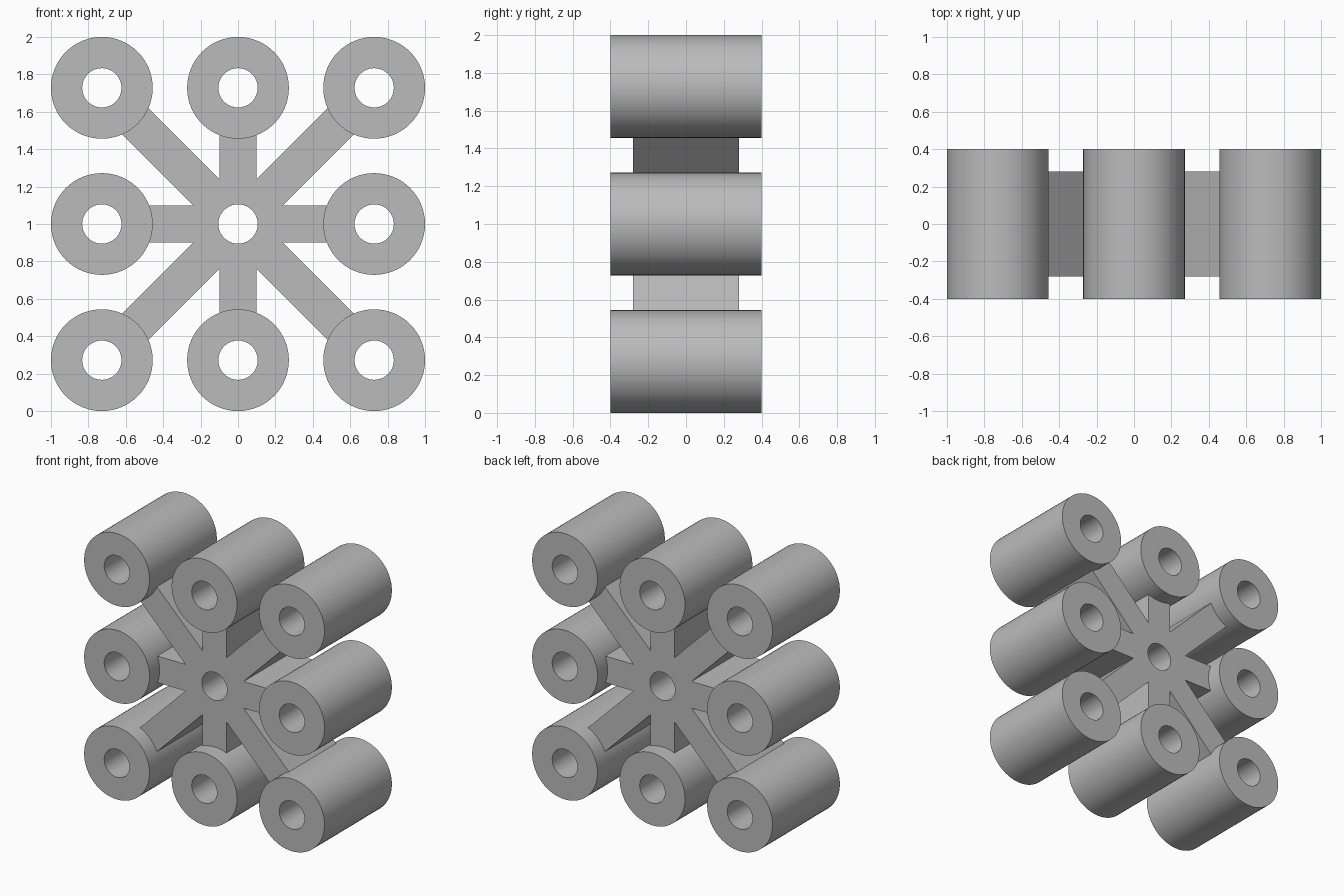
import bpy
import bmesh
from math import sin, cos, pi, radians
from mathutils import Vector

PITCH = 0.728        # spacing between tube axes
TUBE_R = 0.272
BORE_R = 0.105
SPOKE_HALF = 0.1     # half the width of a spoke
OVERLAP = 0.2        # spoke end stops inside the tube wall

if "Cube" in bpy.data.objects:
    bpy.data.objects.remove(bpy.data.objects["Cube"], do_unlink=True)

grey = bpy.data.materials.new("plain grey")
grey.use_nodes = True
grey.diffuse_color = (0.5, 0.5, 0.5, 1)
grey.node_tree.nodes["Principled BSDF"].inputs["Base Color"].default_value = (0.5, 0.5, 0.5, 1)


def circle(radius, count=64):
    return [(radius * cos(2 * pi * i / count), radius * sin(2 * pi * i / count))
            for i in range(count)]


def prism(name, outlines, half_depth, x, z):
    """Fill closed x-z outlines (later ones are holes) and extrude along y."""
    bm = bmesh.new()
    edges = []
    for outline in outlines:
        verts = [bm.verts.new((px, -half_depth, pz)) for px, pz in outline]
        edges += [bm.edges.new((v, verts[i - 1])) for i, v in enumerate(verts)]
    bmesh.ops.triangle_fill(bm, use_beauty=True, edges=edges)
    new = bmesh.ops.extrude_face_region(bm, geom=bm.faces[:], use_keep_orig=True)["geom"]
    moved = [g for g in new if isinstance(g, bmesh.types.BMVert)]
    bmesh.ops.translate(bm, verts=moved, vec=(0, 2 * half_depth, 0))
    bmesh.ops.recalc_face_normals(bm, faces=bm.faces[:])
    mesh = bpy.data.meshes.new(name)
    bm.to_mesh(mesh)
    bm.free()
    mesh.materials.append(grey)
    obj = bpy.data.objects.new(name, mesh)
    obj.location = Vector((x, 0, z))
    bpy.context.collection.objects.link(obj)
    bpy.ops.object.select_all(action="DESELECT")
    obj.select_set(True)
    bpy.context.view_layer.objects.active = obj
    bpy.ops.object.shade_smooth_by_angle(angle=radians(30))
    return obj


# Eight tubes on a square grid around the hub
columns = {"right": -1, "middle": 0, "left": 1}
rows = {"lower": -1, "centre": 0, "upper": 1}
for row, j in rows.items():
    for column, i in columns.items():
        if i or j:
            prism(f"tube_{row}_{column}", [circle(TUBE_R), circle(BORE_R)],
                  0.4, i * PITCH, 1 + j * PITCH)

# Eight-spoked hub with a bore through the middle
star = []
for k in range(8):
    a = k * pi / 4
    along = Vector((cos(a), sin(a)))
    across = Vector((-sin(a), cos(a)))
    reach = PITCH * (2 ** 0.5 if k % 2 else 1) - OVERLAP
    notch = SPOKE_HALF / sin(pi / 8)
    star += [along * reach - across * SPOKE_HALF,
             along * reach + across * SPOKE_HALF,
             Vector((cos(a + pi / 8), sin(a + pi / 8))) * notch]
prism("spoked_hub", [star, circle(BORE_R)], 0.28, 0, 1)
